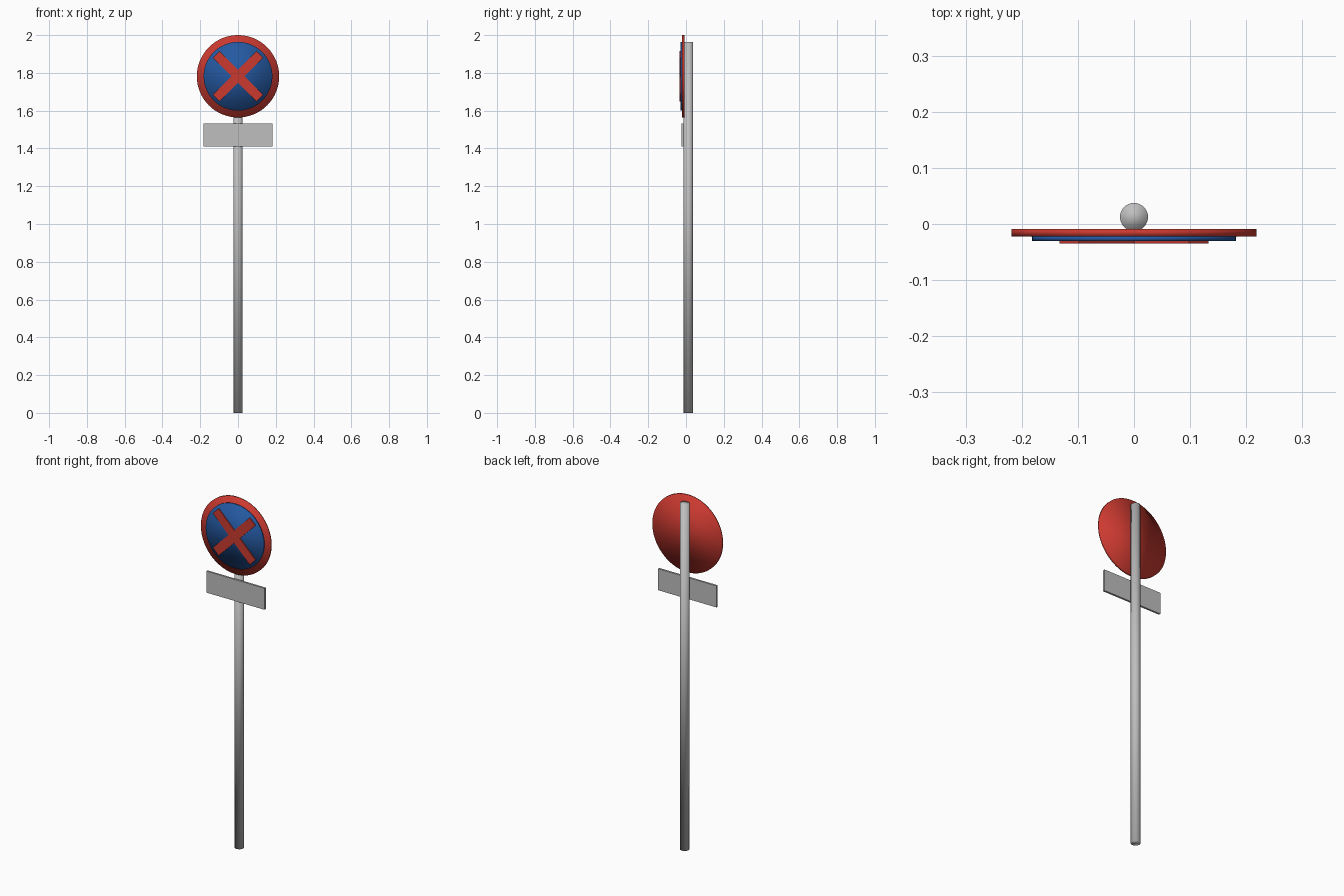
import bpy, bmesh, math
from mathutils import Matrix

if "Cube" in bpy.data.objects:
    bpy.data.objects.remove(bpy.data.objects["Cube"])


def material(name, rgb):
    m = bpy.data.materials.new(name)
    m.diffuse_color = (*rgb, 1)
    m.use_nodes = True
    m.node_tree.nodes["Principled BSDF"].inputs["Base Color"].default_value = m.diffuse_color
    return m


RED = material("red", (0.60, 0.042, 0.030))
BLUE = material("blue", (0.018, 0.10, 0.36))
GREY = material("grey", (0.52, 0.52, 0.52))
DISC_Z = 1.782


def finish(name, bm, mat, smooth=False):
    bmesh.ops.recalc_face_normals(bm, faces=bm.faces)
    for f in bm.faces:
        f.smooth = smooth
    me = bpy.data.meshes.new(name)
    bm.to_mesh(me)
    bm.free()
    me.materials.append(mat)
    ob = bpy.data.objects.new(name, me)
    bpy.context.collection.objects.link(ob)
    return ob


def cylinder(name, radius, depth, matrix, mat, sides):
    # rims stay shared and soft, so the shading rolls over the edges
    bm = bmesh.new()
    bmesh.ops.create_cone(bm, cap_ends=True, segments=sides, radius1=radius,
                          radius2=radius, depth=depth, matrix=matrix)
    return finish(name, bm, mat, True)


def disc(name, radius, y0, y1, mat):
    m = Matrix.Translation((0, (y0 + y1) / 2, DISC_Z)) @ Matrix.Rotation(math.pi / 2, 4, 'X')
    return cylinder(name, radius, y1 - y0, m, mat, 64)


# pole
cylinder("pole", 0.025, 1.964, Matrix.Translation((0, 0.0125, 0.982)), GREY, 32)

# round sign: red backing with blue face
disc("sign_rim", 0.218, -0.022, -0.009, RED)
disc("sign_face", 0.182, -0.030, -0.022, BLUE)

# diagonal cross, one outline made from four turned arms
half_w, half_l = 0.025, 0.163
bm = bmesh.new()
verts = []
for i in range(4):
    a = math.pi / 4 + i * math.pi / 2
    for u, v in ((half_l, -half_w), (half_l, half_w), (half_w, half_w)):
        x = u * math.cos(a) - v * math.sin(a)
        z = u * math.sin(a) + v * math.cos(a)
        verts.append(bm.verts.new((x, -0.035, DISC_Z + z)))
face = bm.faces.new(verts)
ext = bmesh.ops.extrude_face_region(bm, geom=[face], use_keep_orig=True)
bmesh.ops.translate(bm, vec=(0, 0.005, 0),
                    verts=[g for g in ext["geom"] if isinstance(g, bmesh.types.BMVert)])
finish("sign_cross", bm, RED)

# small rectangular plate under the sign
bm = bmesh.new()
bmesh.ops.create_cube(bm, size=1, matrix=Matrix.Translation((0, -0.0175, 1.472))
                      @ Matrix.Diagonal((0.366, 0.011, 0.122, 1)))
finish("lower_plate", bm, GREY)
